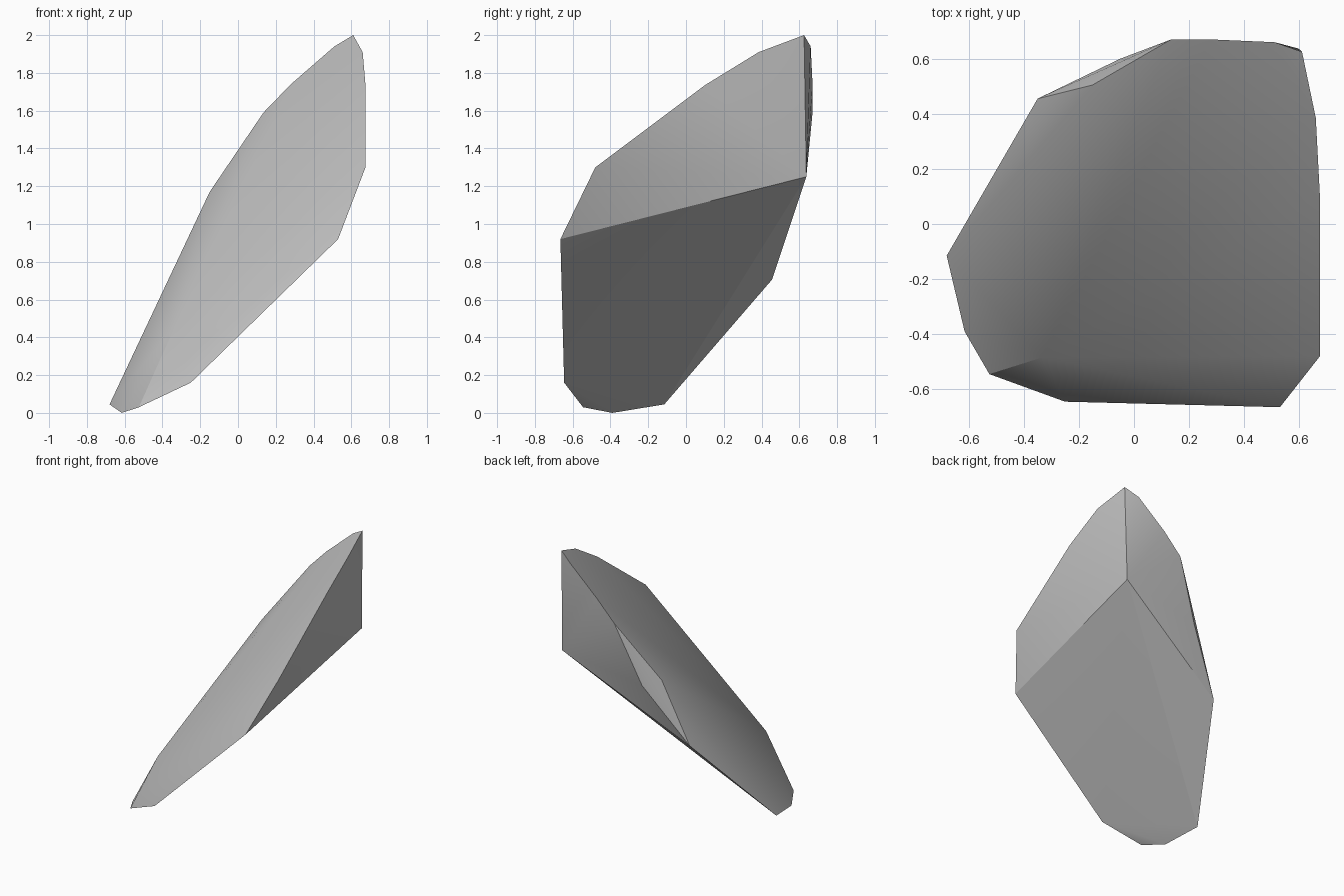
import bpy
import bmesh
import math

cube = bpy.data.objects.get("Cube")
if cube:
    bpy.data.objects.remove(cube, do_unlink=True)

# One plain grey for the whole shard
grey = bpy.data.materials.new("stone grey")
grey.use_nodes = True
colour = (0.52, 0.52, 0.52, 1)
grey.diffuse_color = colour
grey.node_tree.nodes["Principled BSDF"].inputs["Base Color"].default_value = colour

# Corners along each side of the leaning shard
tip = [(0.61, 0.625, 2.0)]
outer_rim = [(0.66, 0.385, 1.91), (0.675, 0.1, 1.735),
             (0.675, -0.48, 1.3), (0.53, -0.665, 0.92)]
foot = [(-0.25, -0.645, 0.16), (-0.525, -0.545, 0.03),
        (-0.615, -0.39, 0), (-0.68, -0.115, 0.045)]
back_rim = [(-0.35, 0.455, 0.705), (-0.15, 0.505, 1.17), (-0.05, 0.6, 1.14),
            (0.135, 0.67, 1.59), (0.28, 0.67, 1.74), (0.51, 0.66, 1.94)]
upper_bulge = [(-0.335, -0.485, 0.455)]
underside = [(0.597, 0.637, 1.25)]

# Wrap the corners in a convex skin
bm = bmesh.new()
for point in tip + outer_rim + foot + back_rim + upper_bulge + underside:
    bm.verts.new(point)
bmesh.ops.convex_hull(bm, input=bm.verts)
bmesh.ops.recalc_face_normals(bm, faces=bm.faces)
mesh = bpy.data.meshes.new("rock_shard")
bm.to_mesh(mesh)
bm.free()
mesh.materials.append(grey)

shard = bpy.data.objects.new("rock_shard", mesh)
bpy.context.collection.objects.link(shard)
bpy.context.view_layer.objects.active = shard
shard.select_set(True)
bpy.ops.object.shade_smooth_by_angle(angle=math.radians(22))
